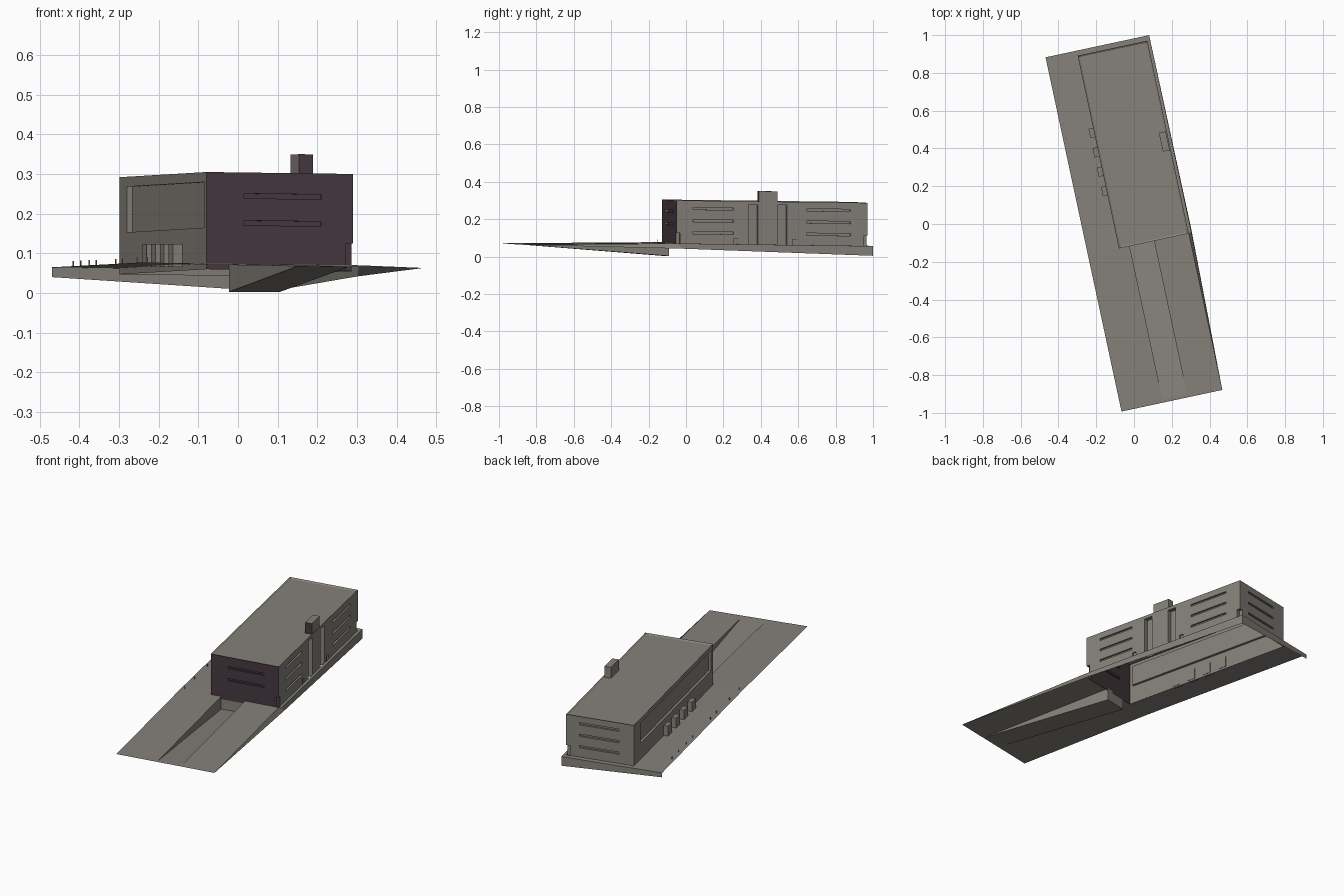
import bpy, bmesh, math
from mathutils import Matrix, Vector

if "Cube" in bpy.data.objects:
    bpy.data.objects.remove(bpy.data.objects["Cube"])

ROT = Matrix.Rotation(math.radians(12.1), 4, 'Z')      # whole site is turned
TILT = Matrix(((1, 0, 0, 0), (0, 1, 0, 0), (-.013, -.0125, 1, -.0027), (0, 0, 0, 1)))


def material(name, rgb):
    m = bpy.data.materials.new(name)
    m.diffuse_color = (*rgb, 1)
    m.use_nodes = True
    m.node_tree.nodes["Principled BSDF"].inputs["Base Color"].default_value = m.diffuse_color
    return m


GREY = material("warm_grey", (.235, .22, .197))
PURPLE = material("dark_purple", (.06, .04, .05))


def box(bm, u0, u1, v0, v1, z0, z1):
    mat = Matrix.Translation(((u0 + u1) / 2, (v0 + v1) / 2, (z0 + z1) / 2)) \
        @ Matrix.Diagonal((u1 - u0, v1 - v0, z1 - z0, 1))
    return bmesh.ops.create_cube(bm, size=1, matrix=mat)


def finish(name, bm, matrix=None):
    me = bpy.data.meshes.new(name)
    bm.normal_update()
    bm.to_mesh(me)
    bm.free()
    me.materials.append(GREY)
    me.materials.append(PURPLE)
    if matrix:
        me.transform(matrix)
    ob = bpy.data.objects.new(name, me)
    bpy.context.collection.objects.link(ob)
    return ob


def quad(bm, *pts):
    bm.faces.new([bm.verts.new(p) for p in pts])


# ---- building block with sunken roof
U0, U1, V0, V1 = -.105, .273, -.11, .934
bm = bmesh.new()
box(bm, U0, U1, V0, V1, .06, .305)
bm.normal_update()
top = [f for f in bm.faces if f.normal.z > .9]
bmesh.ops.inset_region(bm, faces=top, thickness=.013)
bmesh.ops.translate(bm, verts=list(top[0].verts), vec=(0, 0, -.006))
body = finish("body", bm)

# ---- recesses cut into the walls
bm = bmesh.new()
S, H = .01, .006                                      # slit depth, half height
for z in (.246, .178):                                # front slits
    box(bm, -.008, .191, V0 - .02, V0 + S, z - H, z + H)
for z in (.263, .198, .133):                          # right and back slits
    for a, b in ((-.02, .2), (.6, .84)):
        box(bm, U1 - S, U1 + .02, a, b, z - H, z + H)
    box(bm, -.02, .2, V1 - S, V1 + .02, z - H, z + H)
for a, b in ((.284, .335), (.444, .494)):             # tall stair tower channels
    box(bm, U1 - .025, U1 + .02, a, b, .03, .287)
for a, b in ((V0 - .02, V0 + .02), (V1 - .02, V1 + .02)):   # corner doorways
    box(bm, U1 - .02, U1 + .02, a, b, .03, .13)
for v in (.215, .535):                                # low side doors
    box(bm, U1 - .008, U1 + .02, v - .012, v + .012, .03, .105)
box(bm, U0 - .02, U0 + .014, -.084, .846, .165, .28)  # long left window
cutter = finish("recess_cutter", bm)
cutter.hide_render = True
mod = body.modifiers.new("recesses", 'BOOLEAN')
mod.operation, mod.solver, mod.object = 'DIFFERENCE', 'EXACT', cutter
bpy.context.view_layer.update()
ev = body.evaluated_get(bpy.context.evaluated_depsgraph_get())
bm = bmesh.new()
bm.from_mesh(ev.to_mesh())
ev.to_mesh_clear()
bpy.data.objects.remove(cutter)
bpy.data.objects.remove(body)
bm.normal_update()
# open underside, purple front
bmesh.ops.delete(bm, geom=[f for f in bm.faces if f.normal.z < -.9
                           and f.calc_center_median().z < .061], context='FACES')
for f in bm.faces:
    f.material_index = int(f.calc_center_median().y < V0 + .022 and abs(f.normal.x) < .5
                           and f.calc_center_median().z < .29)
finish("building", bm, ROT @ TILT)

# ---- chimney with purple front
bm = bmesh.new()
box(bm, .23, .267, .342, .444, .29, .36)
bm.normal_update()
for f in bm.faces:
    f.material_index = int(f.normal.y < -.9)
finish("chimney", bm, ROT @ TILT)

# ---- entrance piers along the left wall
bm = bmesh.new()
for i in range(4):
    v = .178 + i * .105
    box(bm, U0 - .025, U0 + .002, v, v + .05, .065, .124)
finish("entrance_piers", bm, ROT)


# ---- ground sheet, highest beside the building front
def ground(u, v):
    t = (u + .275) / .56
    if v < V0:
        k = (v + .958) / (.958 + V0)
        a, b = .071, .077
        c, d = .063, .07
    else:
        k = (v - V0) / (.961 - V0)
        a, b = .077, .065
        c, d = .07, .056
    left, right = a + (b - a) * k, c + (d - c) * k
    return Vector((u, v, left + (right - left) * t))


R0, R1, RV = -.047, .085, -.94                        # ramp sides and start
us = (-.273, U0, R0, R1, U1)
vs = (-.957, RV, V0, V1, .961)
bm = bmesh.new()
for i in range(4):
    for j in range(4):
        ramp_gap = i == 2 and j == 1
        house_gap = i >= 1 and j == 2
        if not (ramp_gap or house_gap):
            a, b, c, d = us[i], us[i + 1], vs[j], vs[j + 1]
            quad(bm, ground(a, c), ground(b, c), ground(b, d), ground(a, d))
# narrow strip beside the right wall
E = .288
quad(bm, ground(U1, V0), ground(E, V0), ground(E, .961), ground(U1, .961))
# skirts: back, right, and tapering right front
back_r, mid_r = Vector((E, .961, .004)), Vector((E + .003, V0 + .03, .042))
quad(bm, ground(E, .961), ground(-.273, .961), Vector((-.273, .961, .04)), back_r)
quad(bm, ground(E, V0), mid_r, back_r, ground(E, .961))
quad(bm, ground(U1, -.957), mid_r, ground(E, V0), ground(U1, V0))
bmesh.ops.remove_doubles(bm, verts=bm.verts, dist=.0005)
finish("ground", bm, ROT)

# ---- sunken ramp: floor, two side walls, end wall
bm = bmesh.new()
lo0, lo1 = Vector((R0, V0, .003)), Vector((R1, V0, .003))
s0, s1 = ground(R0, RV), ground(R1, RV)
quad(bm, s0, s1, lo1, lo0)
quad(bm, s0, lo0, ground(R0, V0))
quad(bm, s1, ground(R1, V0), lo1)
quad(bm, lo0, lo1, ground(R1, V0), ground(R0, V0))
bmesh.ops.remove_doubles(bm, verts=bm.verts, dist=.0005)
finish("ramp", bm, ROT)

# ---- small bollards along the left edge
bm = bmesh.new()
for v in (.79, .7, .6, .515, .28, .2, .03, -.1):
    z = ground(-.255, v).z
    box(bm, -.2565, -.2535, v - .0015, v + .0015, z - .001, z + .014)
finish("bollards", bm, ROT)
